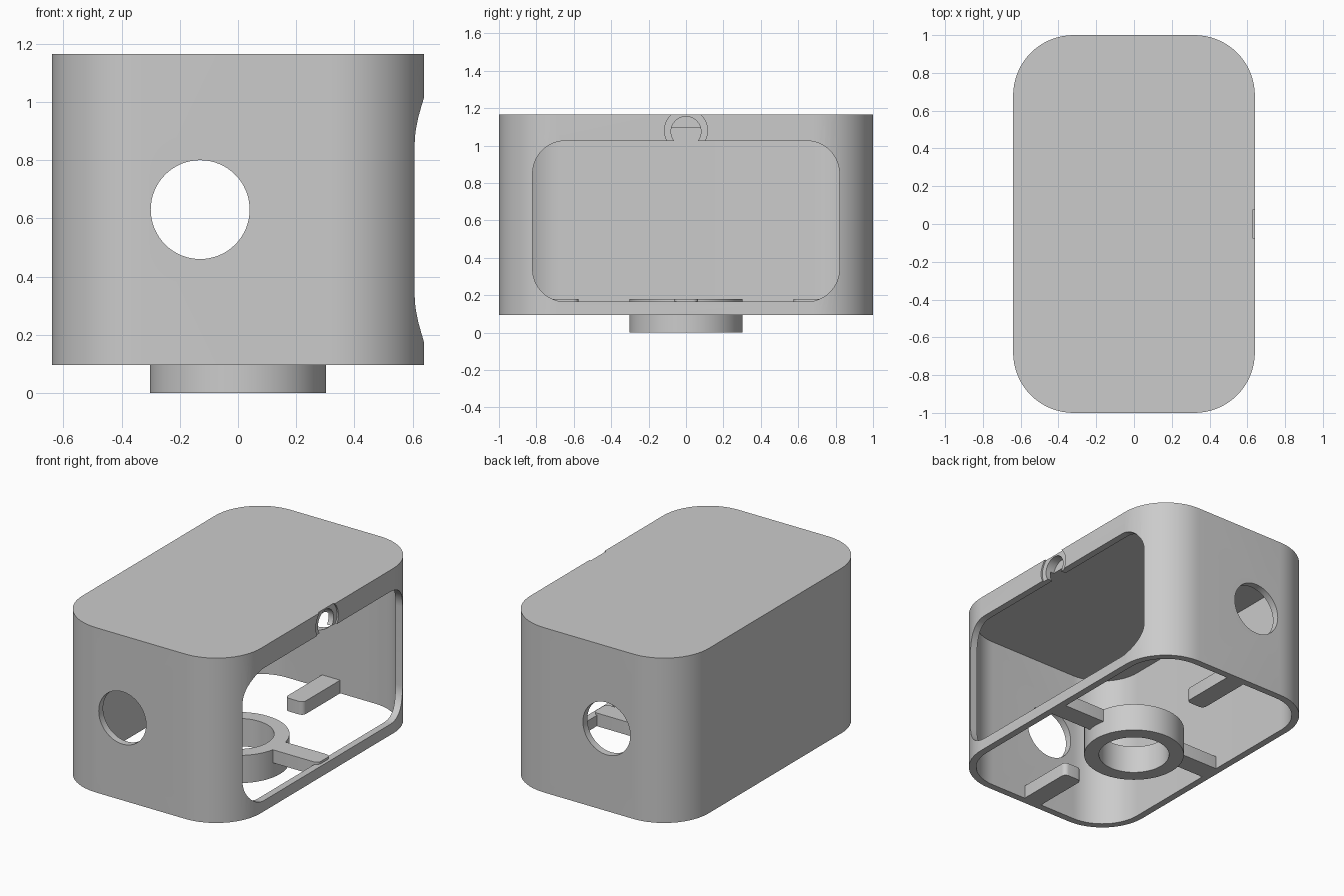
import bpy, bmesh, math
from mathutils import Matrix

old = bpy.data.objects.get("Cube")
if old:
    bpy.data.objects.remove(old)

GREY = (0.6, 0.6, 0.6, 1)
mat = bpy.data.materials.new("plain grey")
mat.use_nodes = True
mat.diffuse_color = GREY
mat.node_tree.nodes["Principled BSDF"].inputs["Base Color"].default_value = GREY

ALONG_X = Matrix(((0, 0, 1), (1, 0, 0), (0, 1, 0))).to_4x4()   # profile in y-z
ALONG_Y = Matrix(((1, 0, 0), (0, 0, -1), (0, 1, 0))).to_4x4()  # profile in x-z


def rounded_prism(name, half_w, half_h, radius, start, end, at=(0, 0), turn=None, steps=16):
    """Extrude a rounded rectangle (or circle, if radius fills it)."""
    bm = bmesh.new()
    verts = []
    for quarter in range(4):
        sx = 1 if quarter in (0, 3) else -1
        sy = 1 if quarter < 2 else -1
        for i in range(steps + 1):
            a = (quarter + i / steps) * math.pi / 2
            verts.append(bm.verts.new((at[0] + sx * (half_w - radius) + radius * math.cos(a),
                                       at[1] + sy * (half_h - radius) + radius * math.sin(a),
                                       start)))
    face = bm.faces.new(verts)
    extruded = bmesh.ops.extrude_face_region(bm, geom=[face])["geom"]
    for v in extruded:
        if isinstance(v, bmesh.types.BMVert):
            v.co.z = end
    bmesh.ops.remove_doubles(bm, verts=bm.verts, dist=1e-5)
    if turn:
        bm.transform(turn)
    bmesh.ops.recalc_face_normals(bm, faces=bm.faces)
    mesh = bpy.data.meshes.new(name)
    bm.to_mesh(mesh)
    bm.free()
    mesh.materials.append(mat)
    obj = bpy.data.objects.new(name, mesh)
    bpy.context.collection.objects.link(obj)
    return obj


def cylinder(name, radius, start, end, at=(0, 0), turn=None):
    return rounded_prism(name, radius, radius, radius, start, end, at, turn)


def activate(obj):
    bpy.ops.object.select_all(action='DESELECT')
    obj.select_set(True)
    bpy.context.view_layer.objects.active = obj


def cut(obj, cutter):
    cutter.hide_render = True
    mod = obj.modifiers.new("cut", 'BOOLEAN')
    mod.operation = 'DIFFERENCE'
    mod.solver = 'EXACT'
    mod.object = cutter
    activate(obj)
    bpy.ops.object.modifier_apply(modifier=mod.name)
    bpy.data.objects.remove(cutter)


# Housing: rounded shell, closed on top and open underneath
BASE, TOP, WALL, CORNER = 0.095, 1.165, 0.045, 0.32
housing = rounded_prism("housing", 0.64, 1, CORNER, BASE, TOP)
cut(housing, rounded_prism("cavity", 0.64 - WALL, 1 - WALL, CORNER - WALL, BASE - 0.1, 1.095))

# Large side window, and round holes through front and back
cut(housing, rounded_prism("window", 0.82, 0.43, 0.175, 0.4, 0.8, (0, 0.595), ALONG_X))
cut(housing, cylinder("through_hole", 0.17, -1.2, 1.2, (-0.13, 0.63), ALONG_Y))

# Small recessed hole above the window
cut(housing, cylinder("recess", 0.115, 0.63, 0.8, (0, 1.08), ALONG_X))
cut(housing, cylinder("small_hole", 0.08, 0.57, 0.8, (0, 1.075), ALONG_X))

# Mounting ring
ring = cylinder("mounting_ring", 0.303, 0, 0.18)
cut(ring, cylinder("bore", 0.213, -0.1, 0.3))
parts = [housing, ring]

# Spokes joining the ring to the sides, tabs on the end walls
for side, sign in (("left", 1), ("right", -1)):
    parts.append(rounded_prism(side + "_spoke", 0.18, 0.065, 0.03, BASE, 0.18,
                               (sign * 0.44, 0), steps=6))
for side, sign in (("front", -1), ("back", 1)):
    parts.append(rounded_prism(side + "_tab", 0.065, 0.2, 0.03, BASE, 0.18,
                               (0, sign * 0.775), steps=6))

for part in parts:
    activate(part)
    bpy.ops.object.shade_smooth_by_angle(angle=math.radians(30))
